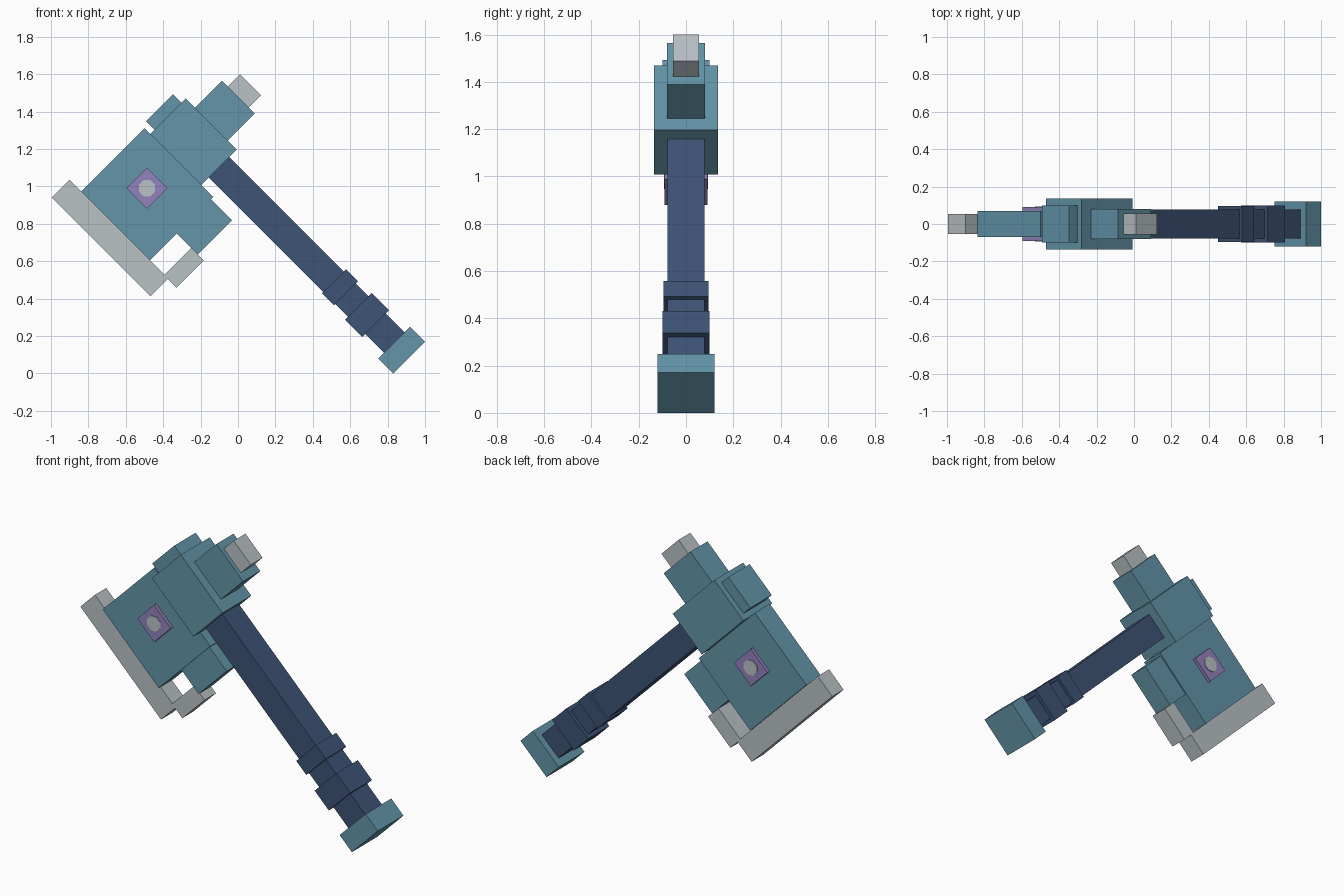
import bpy
import math

cube = bpy.data.objects.get("Cube")
if cube:
    bpy.data.objects.remove(cube, do_unlink=True)


def material(name, rgb):
    mat = bpy.data.materials.new(name)
    mat.use_nodes = True
    color = (*rgb, 1.0)
    mat.diffuse_color = color
    mat.node_tree.nodes["Principled BSDF"].inputs["Base Color"].default_value = color
    return mat


TEAL = material("teal", (0.125, 0.3, 0.395))
NAVY = material("navy", (0.047, 0.087, 0.18))
GREY = material("pale grey", (0.49, 0.54, 0.56))
PURPLE = material("purple", (0.29, 0.22, 0.51))

TILT = -math.pi / 4
ROOT2 = math.sqrt(2)


def place(u, v):
    """Diagonal sums u = x + z and v = z - x to a position."""
    return ((u - v) / 2, 0, (u + v) / 2)


def block(name, u0, u1, v0, v1, half_depth, mat):
    """Tilted box: u runs across the head, v runs up the handle."""
    bpy.ops.mesh.primitive_cube_add(
        size=1, location=place((u0 + u1) / 2, (v0 + v1) / 2), rotation=(0, TILT, 0))
    obj = bpy.context.object
    obj.name = name
    obj.scale = ((u1 - u0) / ROOT2, 2 * half_depth, (v1 - v0) / ROOT2)
    obj.data.materials.append(mat)
    return obj


# Handle
block("pommel", 0.83, 1.17, -0.83, -0.67, 0.12, TEAL)
block("handle", 0.89, 1.11, -0.68, 1.25, 0.078, NAVY)
block("lower_grip_ring", 0.86, 1.145, -0.47, -0.285, 0.1, NAVY)
block("upper_grip_ring", 0.877, 1.134, -0.15, -0.02, 0.095, NAVY)

# Head
block("head_core", 0.81, 1.19, 1.205, 1.75, 0.135, TEAL)
block("head_cap", 0.856, 1.145, 1.7, 1.84, 0.1, TEAL)
block("rear_hammer", 1.18, 1.48, 1.30, 1.65, 0.08, TEAL)
block("rear_spike", 1.47, 1.61, 1.365, 1.59, 0.055, GREY)
block("axe_body", 0.135, 0.81, 1.075, 1.81, 0.07, TEAL)
block("lower_lobe", 0.42, 0.787, 0.85, 1.08, 0.062, TEAL)

# Cutting edge
block("blade", -0.055, 0.135, 0.88, 1.936, 0.053, GREY)
block("blade_hook", 0.13, 0.422, 0.786, 0.92, 0.053, GREY)

# Emblem passing through both sides of the axe body
block("gem_mount", 0.393, 0.613, 1.367, 1.587, 0.09, PURPLE)
bpy.ops.mesh.primitive_cylinder_add(
    vertices=8, radius=0.047, depth=0.188, location=place(0.503, 1.477),
    rotation=(math.pi / 2, math.pi / 8, 0))
gem = bpy.context.object
gem.name = "gem"
gem.data.materials.append(GREY)
